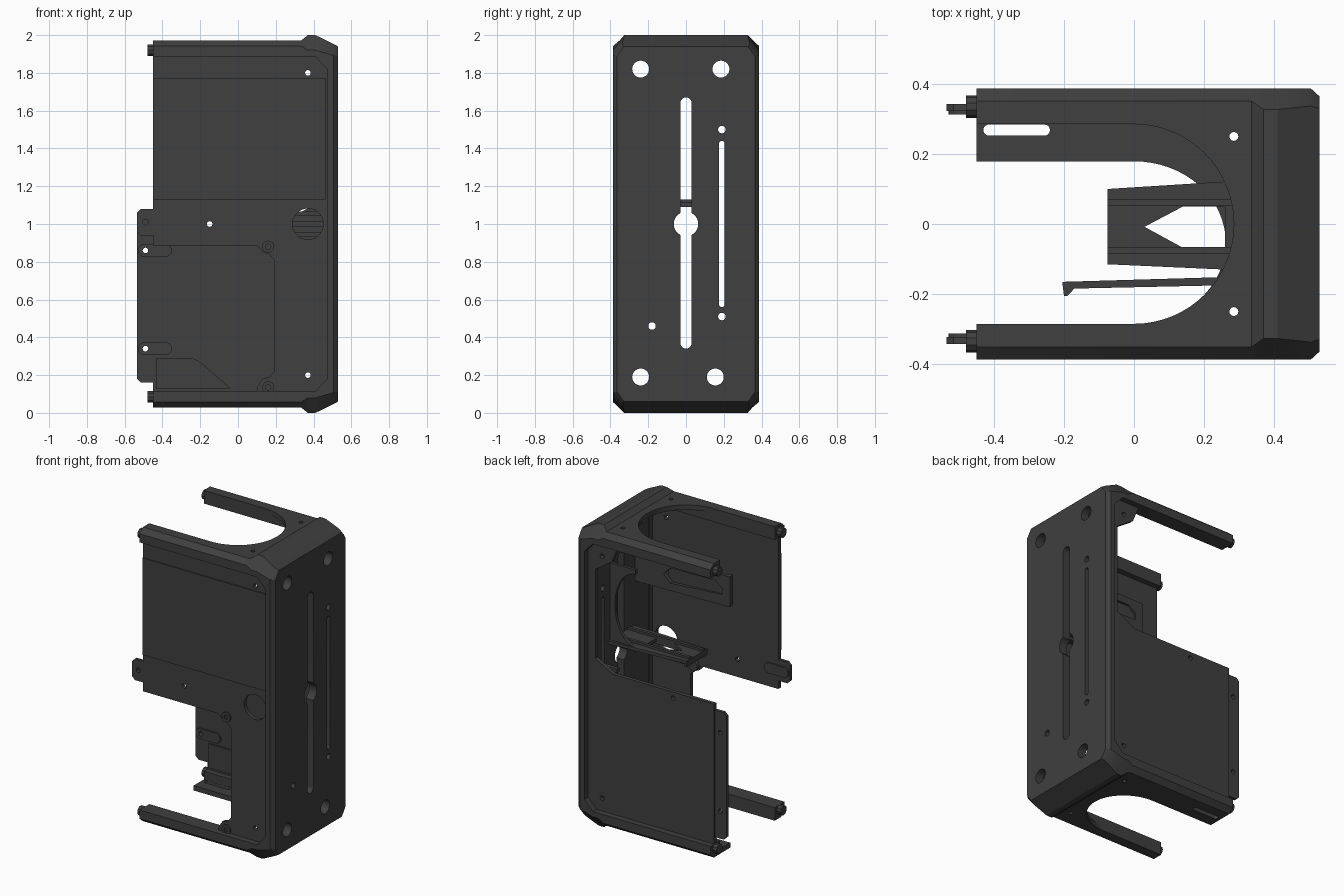
import bpy, bmesh, math

if "Cube" in bpy.data.objects:
    bpy.data.objects.remove(bpy.data.objects["Cube"])

charcoal = bpy.data.materials.new("charcoal")
charcoal.diffuse_color = (0.05, 0.05, 0.05, 1)
charcoal.use_nodes = True
charcoal.node_tree.nodes["Principled BSDF"].inputs["Base Color"].default_value = charcoal.diffuse_color


def finish(bm, name):
    bmesh.ops.recalc_face_normals(bm, faces=bm.faces)
    me = bpy.data.meshes.new(name)
    bm.to_mesh(me)
    bm.free()
    me.materials.append(charcoal)
    ob = bpy.data.objects.new(name, me)
    bpy.context.collection.objects.link(ob)
    return ob


def loft(name, rings):
    """Bridge successive point rings and cap both ends."""
    bm = bmesh.new()
    loops = [[bm.verts.new(p) for p in r] for r in rings]
    n = len(loops[0])
    for a, b in zip(loops, loops[1:]):
        for i in range(n):
            j = (i + 1) % n
            bm.faces.new((a[i], a[j], b[j], b[i]))
    bm.faces.new(loops[0])
    bm.faces.new(loops[-1])
    return finish(bm, name)


def prism(name, pts, axis, lo, hi):
    """Extrude a 2D outline along an axis."""
    place = {'x': lambda a, b, c: (c, a, b), 'y': lambda a, b, c: (a, c, b),
             'z': lambda a, b, c: (a, b, c)}[axis]
    return loft(name, [[place(a, b, c) for a, b in pts] for c in (lo, hi)])


def rect(a0, a1, b0, b1):
    return [(a0, b0), (a1, b0), (a1, b1), (a0, b1)]


def arc(a, b, ra, rb, start, end, n):
    return [(a + ra * math.cos(math.radians(start + (end - start) * i / n)),
             b + rb * math.sin(math.radians(start + (end - start) * i / n))) for i in range(n + 1)]


def circle(a, b, r, n=24):
    return arc(a, b, r, r, 0, 360 - 360 / n, n - 1)


def slot_v(a, b0, b1, r):
    return arc(a, b1 - r, r, r, 0, 180, 10) + arc(a, b0 + r, r, r, 180, 360, 10)


def slot_h(a0, a1, b, r):
    return arc(a1 - r, b, r, r, -90, 90, 10) + arc(a0 + r, b, r, r, 90, 270, 10)


def cut(ob, cuts):
    """Subtract a list of (outline, axis, lo, hi) prisms and bake the result."""
    helpers = []
    for c in cuts:
        h = prism("cutter", *c)
        h.hide_render = True
        helpers.append(h)
        m = ob.modifiers.new("cut", 'BOOLEAN')
        m.operation, m.solver, m.object = 'DIFFERENCE', 'EXACT', h
    bpy.context.view_layer.update()
    dg = bpy.context.evaluated_depsgraph_get()
    me = bpy.data.meshes.new_from_object(ob.evaluated_get(dg))
    ob.modifiers.clear()
    ob.data = me
    for h in helpers:
        bpy.data.objects.remove(h)
    return ob


def ring(x, hy, hz, cy, cz):
    """Chamfered rectangle in the yz plane."""
    q = [(hy, hz - cz), (hy - cy, hz)]
    pts = q + [(-a, b) for a, b in q[::-1]] + [(-a, -b) for a, b in q] + [(a, -b) for a, b in q[::-1]]
    return [(x, a, 1 + b) for a, b in pts]


# Outer frame: bumper end plate with four arms
frame = loft("frame", [ring(-.45, .387, .972, .036, .03), ring(.335, .387, .972, .036, .03),
                       ring(.37, .387, 1, .06, .08), ring(.41, .387, 1, .06, .08),
                       ring(.505, .387, .953, .05, .06), ring(.53, .364, .94, .035, .05)])
window = [(-1, .115), (.41, .115), (.472, .18), (.472, 1.82), (.41, 1.885), (-1, 1.885)]
top_u = [(-1, -.285)] + arc(0, 0, .285, .285, -90, 90, 32) + [(-1, .285)]
low_u = [(-1, -.285)] + arc(0, -.053, .262, .232, -90, 90, 32) + [(-1, .179)]
cuts = [(window, 'y', -1, 1),
        (rect(-.285, .285, .06, 1.94), 'x', -1, .475),
        (top_u, 'z', 1.5, 2.2), (low_u, 'z', -.2, .5),
        (slot_h(-.43, -.24, .268, .016), 'z', -.2, .3)]
# End plate slots and holes
cuts += [(slot_v(0, .34, 1.67, .03), 'x', .3, 1), (circle(0, 1, .065), 'x', .3, 1),
         (slot_v(.19, .56, 1.44, .015), 'x', .3, 1)]
for y, z, r in [(-.24, 1.82, .045), (.185, 1.82, .045), (-.24, .19, .045), (.155, .19, .045),
                (.19, 1.5, .02), (.19, .51, .02), (-.18, .46, .02)]:
    cuts.append((circle(y, z, r), 'x', .3, 1))
for y in (-.25, .25):
    cuts.append((circle(.285, y, .013, 12), 'z', -1, 3))
cut(frame, cuts)

pin_holes = [(circle(x, z, .015, 12), 'y', -1, 1) for x, z in [(.37, 1.8), (.37, .2), (-.15, 1)]]

# Front wall with lower cutout and round port
front = prism("front_wall", [(-.45, .885), (.10, .885), (.135, .85), (.165, .84), (.192, .81), (.192, .22),
                             (.165, .19), (.13, .18), (.1, .135), (.1, .1), (.48, .1),
                             (.48, 1.9), (-.45, 1.9)], 'y', -.348, -.322)
cut(front, pin_holes + [(circle(.37, 1, .082, 32), 'y', -1, 0)])
prism("front_panel", rect(-.45, .462, 1.13, 1.77), 'y', -.357, -.347)

# Back wall with upper cutout
back = prism("back_wall", [(-.45, .1), (.48, .1), (.48, 1.9), (.25, 1.9), (.3, 1.78), (.42, 1.7),
                           (.42, 1.11), (.29, 1.04), (-.45, 1.04)], 'y', .322, .348)
cut(back, pin_holes)


def tab(name, z0, z1, y0, y1, holes):
    c = .02
    t = prism(name, [(-.44, z0), (-.535 + c, z0), (-.535, z0 + c), (-.535, z1 - c),
                     (-.535 + c, z1), (-.44, z1)], 'y', y0, y1)
    cut(t, [(circle(-.49, z, .015, 12), 'y', -1, 1) for z in holes])


# Mounting tabs with raised slotted pads
tab("front_tab", .94, 1.08, -.342, -.322, [1.01])
tab("back_tab", .16, 1.0, .322, .342, [.86, .34])
for z in (.86, .34):
    pad = prism("tab_pad", slot_h(-.53, -.35, z, .034), 'y', .312, .323)
    cut(pad, [(circle(-.49, z, .015, 12), 'y', -1, 1)])
prism("tab_pad_front", slot_h(-.53, -.35, 1.01, .034), 'y', -.323, -.312)

# Stepped floor plate on the inside of the back wall
prism("back_step", [(-.435, .13), (-.04, .13), (-.2, .27), (-.24, .29), (-.435, .29)], 'y', .312, .323)
for z in (.945, 1.0, 1.055):
    prism("port_rib", rect(.28, .46, z - .012, z + .012), 'y', .295, .323)

# Screw bosses on the front cutout corners
for z in (.88, .135):
    boss = prism("screw_boss", circle(.16, z, .032), 'y', -.356, -.3)
    cut(boss, [(circle(.16, z, .014, 12), 'y', -.5, -.32)])

# Stub pegs on the arm ends
for y in (-.335, .335):
    for z in (.085, 1.92):
        prism("arm_peg", circle(y, z, .032, 10), 'x', -.48, -.44)

# Inner tray with pointed opening and side rails
tray = prism("tray", [(-.075, -.115), (.48, -.14), (.48, .135), (-.075, .1)], 'z', 1.11, 1.13)
cut(tray, [([(.03, -.008), (.14, -.068), (.26, -.068), (.26, .05), (.14, .05)], 'z', 1, 1.3)])
for y in (-.075, .062):
    prism("tray_rail", rect(-.075, .475, y - .01, y + .01), 'z', 1.09, 1.145)
prism("tray_lip", rect(-.115, .1, 1.09, 1.13), 'x', -.075, -.06)

# Curved rib rising from the tray
prism("curved_rib", [(.48, 1.1), (.48, 1.64), (.29, 1.64)] + arc(.29, 1.37, .15, .24, 90, -90, 20)
      + [(.29, 1.1)], 'y', .095, .115)

# Spring strip with hooked end and pocket
strip = prism("hook_strip", [(-.2, -.185), (.48, -.17), (.48, -.145), (-.2, -.165)], 'z', 1.42, 1.62)
cut(strip, [([(-.15, 1.49), (.22, 1.47), (.27, 1.52), (.22, 1.57), (-.1, 1.57), (-.15, 1.53)],
             'y', -.175, 0)])
prism("hook_tip", [(-.205, -.165), (-.2, -.205), (-.19, -.205), (-.17, -.184), (-.17, -.165)], 'z', 1.42, 1.62)

for ob in list(bpy.context.scene.objects):
    ob.select_set(True)
    bpy.context.view_layer.objects.active = ob
bpy.ops.object.shade_smooth_by_angle(angle=math.radians(25))
